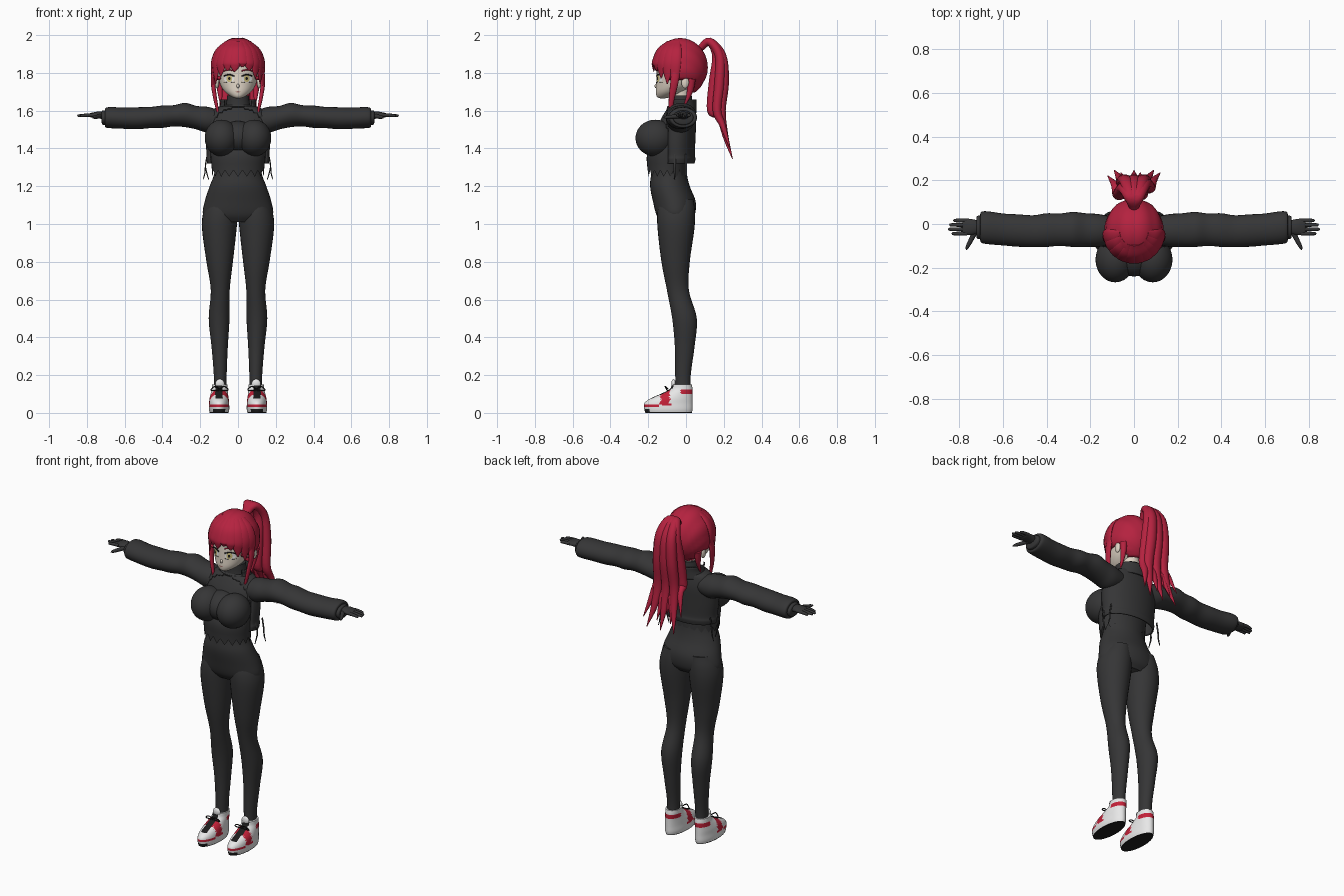
import bpy, bmesh, math
from mathutils import Vector, Matrix
from mathutils.bvhtree import BVHTree

if "Cube" in bpy.data.objects:
    bpy.data.objects.remove(bpy.data.objects["Cube"])


def material(name, rgb):
    mat = bpy.data.materials.new(name)
    mat.use_nodes = True
    mat.diffuse_color = (*rgb, 1)
    node = next(n for n in mat.node_tree.nodes if n.type == 'BSDF_PRINCIPLED')
    node.inputs["Base Color"].default_value = (*rgb, 1)
    node.inputs["Roughness"].default_value = 0.8
    return mat


CLOTH = material("charcoal cloth", (0.036, 0.036, 0.037))
HAIR = material("crimson hair", (0.46, 0.016, 0.05))
SKIN = material("pale skin", (0.74, 0.66, 0.56))
WHITE = material("white leather", (0.8, 0.8, 0.8))
RED = material("red leather", (0.55, 0.015, 0.04))
BLACK = material("black", (0.012, 0.012, 0.012))
IRIS = material("pale yellow iris", (0.62, 0.52, 0.2))
LIP = material("lip", (0.4, 0.2, 0.17))
X, Y, Z = Vector((1, 0, 0)), Vector((0, 1, 0)), Vector((0, 0, 1))
SIDES = (("left", 1), ("right", -1))


def finish(name, bm, mat):
    mesh = bpy.data.meshes.new(name)
    bm.to_mesh(mesh)
    bm.free()
    mesh.materials.append(mat)
    mesh.shade_smooth()
    mesh.set_sharp_from_angle(angle=math.radians(50))
    obj = bpy.data.objects.new(name, mesh)
    bpy.context.collection.objects.link(obj)
    return obj


def spline(rows, steps):
    """Smooth interpolation through rows of numbers."""
    rows = [Vector(r) for r in rows]
    ext = [rows[0] * 2 - rows[1]] + rows + [rows[-1] * 2 - rows[-2]]
    out = []
    for p, q, r, s in zip(ext, ext[1:], ext[2:], ext[3:]):
        for i in range(steps):
            t = i / steps
            out.append((q * 2 + (r - p) * t + (p * 2 - q * 5 + r * 4 - s) * t * t
                        + (q * 3 - p - r * 3 + s) * t ** 3) * 0.5)
    return out + [rows[-1]]


def loft(name, rows, mat, wide=X, normal=None, sides=24, steps=5, caps=True):
    """Skin elliptical rings: each row is x, y, z, half width, half depth."""
    path = spline(rows, steps)
    centres = [Vector((p[0], p[1], p[2])) for p in path]
    bm = bmesh.new()
    rings = []
    for i, p in enumerate(path):
        t = normal or (centres[min(i + 1, len(path) - 1)] - centres[max(i - 1, 0)]).normalized()
        u = (wide - t * wide.dot(t)).normalized()
        v = t.cross(u)
        a, b = max(p[3], 0.001), max(p[4], 0.001)
        angles = [math.tau * j / sides for j in range(sides)]
        rings.append([bm.verts.new(centres[i] + u * a * math.cos(w) + v * b * math.sin(w)) for w in angles])
    for low, high in zip(rings, rings[1:]):
        for j in range(sides):
            k = (j + 1) % sides
            bm.faces.new((low[j], low[k], high[k], high[j]))
    if caps:
        bm.faces.new(rings[0])
        bm.faces.new(rings[-1])
    bmesh.ops.recalc_face_normals(bm, faces=bm.faces)
    return finish(name, bm, mat)


def ball(name, centre, size, mat):
    bm = bmesh.new()
    move = Matrix.Translation(centre) @ Matrix.Diagonal((*size, 1))
    bmesh.ops.create_uvsphere(bm, u_segments=40, v_segments=28, radius=1, matrix=move)
    return finish(name, bm, mat)


def trim(obj, keep, thickness):
    """Cut an opening in a shell and give the rest some thickness."""
    bm = bmesh.new()
    bm.from_mesh(obj.data)
    bmesh.ops.delete(bm, geom=[f for f in bm.faces if not keep(f.calc_center_median())], context='FACES')
    bm.to_mesh(obj.data)
    bm.free()
    obj.modifiers.new("thickness", 'SOLIDIFY').thickness = thickness


# Head, nose, ears and neck
head = loft("head", [(0, -.125, 1.665, .012, .012), (0, -.112, 1.674, .035, .042), (0, -.085, 1.7, .07, .075),
                     (0, -.058, 1.74, .095, .1), (0, -.042, 1.8, .108, .113), (0, -.032, 1.87, .108, .118),
                     (0, -.03, 1.93, .085, .09), (0, -.03, 1.96, .03, .03)], SKIN, normal=Z, sides=40)
ball("nose", (0, -.155, 1.73), (.008, .012, .012), SKIN)
loft("neck", [(0, -.02, 1.62, .048, .046), (0, -.025, 1.68, .045, .045), (0, -.03, 1.76, .05, .05)], SKIN, normal=Z)
surface = BVHTree.FromPolygons([v.co for v in head.data.vertices], [p.vertices[:] for p in head.data.polygons])


def on_face(x, z, lift):
    hit = surface.ray_cast(Vector((x, -1, z)), Y)[0]
    return Vector((x, hit.y - lift, z))


def plate(name, x, z, w, h, mat, lift):
    """Thin oval that follows the face."""
    bm = bmesh.new()
    mid = bm.verts.new(on_face(x, z, lift))
    rim = [bm.verts.new(on_face(x + w * math.cos(a), z + h * math.sin(a), lift))
           for a in [math.tau * i / 20 for i in range(20)]]
    for i, v in enumerate(rim):
        bm.faces.new((mid, v, rim[(i + 1) % len(rim)]))
    finish(name, bm, mat)


plate("mouth", 0, 1.7, .014, .003, LIP, .002)
for side, s in SIDES:
    ball(side + "_ear", (s * .112, -.005, 1.75), (.012, .02, .032), SKIN)
    plate(side + "_eye_white", s * .048, 1.77, .027, .02, WHITE, .002)
    plate(side + "_iris", s * .046, 1.77, .015, .019, IRIS, .004)
    plate(side + "_pupil", s * .046, 1.77, .006, .009, BLACK, .006)
    for part, z, bow, thick, mat in (("lash", 1.783, .008, .0035, BLACK), ("lower_lash", 1.751, -.002, .001, BLACK),
                                     ("brow", 1.81, .007, .0035, HAIR)):
        arc = [(*on_face(s * (.02 + .028 * i), z + bow * (i == 1), .003), thick, thick) for i in range(3)]
        loft(side + "_" + part, arc, mat, wide=Z, sides=8)

# Hair cap with ridges that gather toward the ponytail
cap = ball("hair_cap", (0, -.03, 1.83), (.133, .143, .153), HAIR)
for v in cap.data.vertices:
    gather = math.atan2(v.co.x, v.co.z - 1.7)
    v.co += Vector((v.co.x, v.co.y + .03, v.co.z - 1.83)) * .03 * abs(math.sin(gather * 9))


def under_hair(c):
    limit = 1.84 if c.y < -.1 else 1.765 if c.y < .02 else 1.7
    return c.z > limit


trim(cap, under_hair, .012)

# Fringe locks lying over the forehead
for i, (angle, tip) in enumerate([(-78, 1.72), (-60, 1.74), (-42, 1.78), (-24, 1.81), (-7, 1.805),
                                  (10, 1.83), (27, 1.81), (44, 1.77), (61, 1.74), (78, 1.72)]):
    phi = math.radians(angle)
    rows = []
    for z, w in ((1.965, .015), (1.92, .03), (1.86, .033), ((1.86 + tip) / 2, .024), (tip, .002)):
        r = 1.01 * math.sqrt(1 - (max(z - 1.83, 0) / .153) ** 2)
        rows.append((.133 * r * math.sin(phi - .15 * (1.86 - z)), -.03 - .14 * r * math.cos(phi), z, w, w * .35))
    loft("fringe_lock_%d" % (i + 1), rows, HAIR, wide=Vector((math.cos(phi), math.sin(phi), 0)), sides=12)

# Long side locks
for side, s in SIDES:
    loft(side + "_side_lock", [(s * .12, -.05, 1.86, .025, .012), (s * .132, -.06, 1.76, .022, .012),
                               (s * .122, -.075, 1.67, .016, .01), (s * .108, -.082, 1.6, .01, .007),
                               (s * .1, -.085, 1.54, .002, .002)], HAIR, wide=Y, sides=12)
    loft(side + "_nape_lock", [(s * .1, .03, 1.77, .022, .02), (s * .095, .02, 1.7, .016, .014),
                               (s * .09, -.01, 1.62, .002, .002)], HAIR, wide=Y, sides=12)

# Ponytail fanned from layered strands
for i in range(9):
    f = (i - 4) / 4
    layer = (-.03, .022, 0)[i % 3]
    drop = (.1, 0, .05)[i % 3]
    loft("ponytail_strand_%d" % (i + 1), [
        (0, .075, 1.93, .02, .018), (f * .02, .125, 1.965, .027, .022),
        (f * .045, .178 + layer * .5, 1.89, .03, .025), (f * .06, .178 + layer, 1.75, .032, .028),
        (f * .07, .165 + layer, 1.6, .029, .024), (f * .085, .195 + layer * .6, 1.47 + drop, .02, .016),
        (f * .12, .235 + layer * .5, 1.345 + drop, .002, .002)], HAIR, sides=14)

# Torso: hips, shirt with ragged hem, bust and high collar
loft("hips", [(0, -.09, 1.38, .115, .085), (0, -.09, 1.27, .125, .094), (0, -.085, 1.2, .15, .105),
              (0, -.062, 1.12, .176, .113), (0, -.055, 1.05, .185, .102), (0, -.055, 1.01, .14, .075)],
     CLOTH, normal=Z, sides=36)
shirt = loft("shirt", [(0, -.1, 1.285, .138, .104), (0, -.1, 1.37, .146, .106), (0, -.068, 1.45, .152, .102),
                       (0, -.046, 1.54, .158, .094), (0, -.033, 1.59, .14, .08), (0, -.025, 1.63, .075, .06)],
             CLOTH, normal=Z, sides=36, caps=False)
for j, v in enumerate(shirt.data.vertices[:36]):
    v.co.z -= .035 * (j % 2)
loft("high_collar", [(0, -.025, 1.57, .09, .075), (0, -.022, 1.62, .066, .06), (0, -.025, 1.68, .057, .055)],
     CLOTH, normal=Z)
ball("bust_middle", (0, -.14, 1.46), (.1, .1, .085), CLOTH)

# Open cropped jacket
jacket = loft("jacket_body", [(0, -.05, 1.32, .163, .095), (0, -.05, 1.345, .168, .1), (0, -.05, 1.37, .166, .097),
                              (0, -.05, 1.45, .172, .1), (0, -.045, 1.54, .168, .098), (0, -.035, 1.6, .14, .08),
                              (0, -.028, 1.625, .09, .07)], CLOTH, normal=Z, sides=40, caps=False)
trim(jacket, lambda c: c.y > -.1, .008)
collar = loft("jacket_collar", [(0, -.025, 1.59, .1, .074), (0, -.022, 1.63, .086, .07), (0, -.025, 1.66, .088, .072)],
              CLOTH, normal=Z, sides=40, caps=False)
trim(collar, lambda c: c.y > -.065, .008)


def shoe_colour(c):
    """Slot numbers: white, red, black."""
    off = abs(abs(c.x) - .1)
    if c.z < .004 or (c.z < .018 and c.y < -.19):
        return 2
    if c.z > .075 and off < .02 and c.y < -.05:
        return 2
    toe_stripe = c.y < -.15 and .03 < c.z < .042
    saddle = -.135 < c.y < -.085 and c.z > .035
    heel = c.y > -.03 and .1 < c.z < .125
    return 1 if toe_stripe or saddle or heel else 0


for side, s in SIDES:
    ball(side + "_bust", (s * .086, -.163, 1.455), (.09, .104, .097), CLOTH)

    # Leg
    loft(side + "_leg", [(s * .085, -.05, 1.13, .07, .09), (s * .093, -.052, 1.06, .091, .1),
                         (s * .099, -.053, .97, .091, .097), (s * .097, -.055, .8, .07, .075),
                         (s * .094, -.043, .65, .05, .058), (s * .1, -.008, .5, .055, .065),
                         (s * .097, -.007, .35, .043, .052), (s * .094, -.016, .2, .034, .041),
                         (s * .094, -.016, .1, .034, .04)], CLOTH, normal=Z, sides=28)

    # High-top shoe, tongue and laces
    shoe = loft(side + "_shoe", [(s * .1, -.092, 0, .05, .123), (s * .1, -.093, .02, .054, .128),
                                 (s * .1, -.093, .05, .053, .128), (s * .1, -.078, .075, .051, .113),
                                 (s * .099, -.05, .1, .046, .085), (s * .097, -.026, .125, .042, .061),
                                 (s * .096, -.022, .15, .041, .053)], WHITE, normal=Z, sides=48)
    shoe.data.materials.append(RED)
    shoe.data.materials.append(BLACK)
    for poly in shoe.data.polygons:
        poly.material_index = shoe_colour(poly.center)
    ball(side + "_tongue", (s * .096, -.066, .155), (.024, .012, .024), WHITE)
    for loop in (-1, 1):
        x = s * .097
        loft(side + "_lace_loop_%d" % (loop + 2), [
            (x, -.095, .125, .003, .003), (x + loop * .025, -.11, .14, .003, .003),
            (x + loop * .045, -.1, .12, .003, .003), (x, -.098, .12, .003, .003)], BLACK, wide=Y, sides=8)

    # Padded sleeve with soft folds, then cuff
    loft(side + "_sleeve", [(s * x, y, z, a, b) for x, y, z, a, b in (
        (.09, -.03, 1.55, .06, .05), (.16, -.03, 1.552, .075, .068), (.22, -.028, 1.563, .077, .062),
        (.28, -.025, 1.577, .08, .064), (.34, -.026, 1.573, .074, .056), (.4, -.028, 1.568, .077, .059),
        (.46, -.033, 1.564, .073, .056), (.53, -.03, 1.56, .074, .058), (.6, -.025, 1.56, .073, .056),
        (.67, -.017, 1.563, .075, .056), (.7, -.015, 1.563, .07, .052), (.705, -.015, 1.563, .05, .04))],
         CLOTH, wide=Y, normal=X, sides=28)
    loft(side + "_cuff", [(s * .68, -.015, 1.563, .055, .04), (s * .715, -.015, 1.563, .053, .038),
                          (s * .722, -.015, 1.565, .042, .03)], CLOTH, wide=Y, normal=X)

    # Gloved hand
    loft(side + "_palm", [(s * .7, -.015, 1.572, .026, .02), (s * .74, -.014, 1.577, .036, .018),
                          (s * .775, -.013, 1.576, .038, .013), (s * .785, -.013, 1.576, .034, .009)],
         CLOTH, wide=Y, normal=X)
    for i, tip in enumerate((.828, .845, .85, .835)):
        y = .016 - i * .02
        loft(side + "_finger_%d" % (i + 1), [(s * .765, y, 1.577, .0095, .0095), (s * .8, y, 1.576, .009, .009),
                                             (s * (tip - .006), y, 1.573, .007, .007),
                                             (s * tip, y, 1.572, .002, .002)], CLOTH, wide=Y, sides=12)
    loft(side + "_thumb", [(s * .725, -.03, 1.572, .013, .012), (s * .745, -.07, 1.568, .011, .011),
                           (s * .763, -.105, 1.565, .008, .008), (s * .768, -.118, 1.564, .002, .002)],
         CLOTH, wide=X, sides=12)

    # Loose straps hanging from the jacket
    for i, y in enumerate((-.06, .0)):
        loft(side + "_strap_%d" % (i + 1), [(s * .162, y, 1.37, .006, .003), (s * .172, y, 1.31, .006, .003),
                                            (s * (.165 + i * .01), y, 1.27, .005, .003),
                                            (s * (.155 + i * .03), y, 1.235, .002, .002)],
             CLOTH, wide=Y, sides=8)
